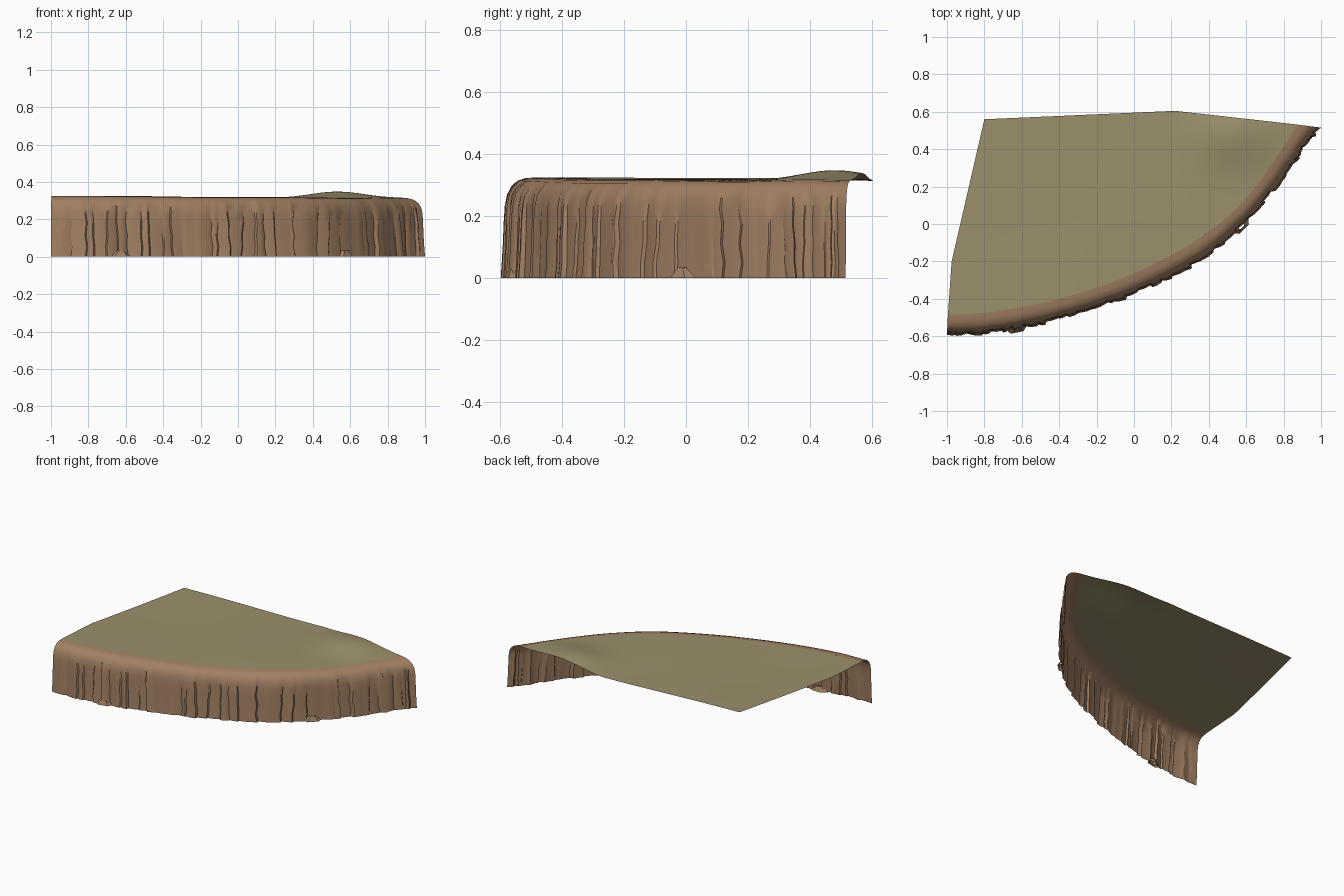
import bpy, bmesh, math, random
from mathutils import Vector

if "Cube" in bpy.data.objects:
    bpy.data.objects.remove(bpy.data.objects["Cube"])

random.seed(7)

def material(name, col):
    m = bpy.data.materials.new(name)
    m.diffuse_color = (*col, 1)
    m.use_nodes = True
    m.node_tree.nodes["Principled BSDF"].inputs["Base Color"].default_value = m.diffuse_color
    return m

ROCK = material("brown rock", (0.36, 0.215, 0.125))
GRASS = material("dry grass", (0.33, 0.28, 0.15))

# Plan curves: foot of the cliff, and the border where rock meets grass
OUTER = [(-1, -.592), (-.8, -.587), (-.6, -.555), (-.4, -.507), (-.2, -.448), (0, -.375),
         (.2, -.28), (.4, -.162), (.6, .01), (.74, .17), (.86, .335), (.93, .435), (1, .515)]
INNER = [(-.995, -.487), (-.8, -.474), (-.6, -.443), (-.4, -.4), (-.2, -.34), (-.03, -.275),
         (.15, -.19), (.33, -.09), (.5, .04), (.63, .175), (.74, .325), (.81, .43), (.87, .532)]
# Back outline of the grass as (fraction, x, y)
BACK = [(0, -.995, -.487), (.125, -.975, -.2), (.4375, -.8, .56), (.8125, .22, .605), (1, .87, .532)]

def curve(pts, u):
    """Catmull-Rom point at fraction u."""
    n = len(pts) - 1
    t = min(max(u, 0), 1) * n
    i = min(int(t), n - 1)
    t -= i
    P = [Vector(p) for p in pts]
    p1, p2 = P[i], P[i + 1]
    p0 = P[i - 1] if i else 2 * p1 - p2
    p3 = P[i + 2] if i + 2 <= n else 2 * p2 - p1
    return 0.5 * (2 * p1 + (p2 - p0) * t + (2 * p0 - 5 * p1 + 4 * p2 - p3) * t * t
                  + (3 * p1 - p0 - 3 * p2 + p3) * t ** 3)

def back_point(u):
    for (a, ax, ay), (b, bx, by) in zip(BACK, BACK[1:]):
        if u <= b:
            return Vector((ax, ay)).lerp(Vector((bx, by)), (u - a) / (b - a))

def height(x, y):
    """Gently rolling ground with a mound at the back right."""
    mound = .034 * math.exp(-((x - .53) / .2) ** 2 - ((y - .48) / .16) ** 2)
    return .318 - .007 * x + mound + .003 * math.sin(4 * x + 1) * math.cos(5 * y)

def grid_object(name, rows, mat, angle):
    bm = bmesh.new()
    vs = [[bm.verts.new(p) for p in r] for r in rows]
    for a, b in zip(vs, vs[1:]):
        for i in range(len(a) - 1):
            bm.faces.new((a[i], a[i + 1], b[i + 1], b[i]))
    bmesh.ops.remove_doubles(bm, verts=bm.verts, dist=1e-5)
    me = bpy.data.meshes.new(name)
    bm.to_mesh(me)
    bm.free()
    me.materials.append(mat)
    ob = bpy.data.objects.new(name, me)
    bpy.context.collection.objects.link(ob)
    bpy.ops.object.select_all(action='DESELECT')
    ob.select_set(True)
    bpy.context.view_layer.objects.active = ob
    bpy.ops.object.shade_smooth_by_angle(angle=math.radians(angle))
    return ob

# Grass sheet: from the rock border back to the straight rear edges
N, M = 96, 24
rows = []
for j in range(M + 1):
    row = []
    for i in range(N + 1):
        p = curve(INNER, i / N).lerp(back_point(i / N), j / M)
        row.append((p.x, p.y, height(p.x, p.y)))
    rows.append(row)
grid_object("grass_top", rows, GRASS, 60)

# Cliff wall: rock columns with stepped, slanting cracks, fading into a round rim
# profile rows: (inset fraction, height fraction, roughness)
PROFILE = [(0, 0, 1), (.03, .16, 1), (.06, .36, 1), (.08, .56, 1), (.1, .72, .8), (.15, .83, .45),
           (.27, .91, .2), (.45, .965, .08), (.7, .992, 0), (1, 1, 0)]
COLS = 40
breaks = [(i + random.uniform(-.3, .3)) / COLS for i in range(1, COLS)]
steps = [(random.uniform(-.13, .1), random.uniform(-.13, .1)) for _ in range(COLS)]
slants = [random.uniform(-.009, .009) for _ in breaks]
kinks = [random.uniform(-.004, .004) for _ in breaks]
rows = []
for k, (inset, zf, rough) in enumerate(PROFILE):
    cracks = [b + rough * (s * (zf - .4) + c * (k % 2))
              for b, s, c in zip(breaks, slants, kinks)]
    edges = [0] + cracks + [1]
    row = []
    for c in range(COLS):
        a, b = edges[c], edges[c + 1]
        left, right = steps[c]
        ea = .0015 if c else 0
        eb = .0015 if c < COLS - 1 else 0
        for u, w in ((a + ea, left), ((a + b) / 2, (left + right) / 2 - .03), (b - eb, right)):
            if u in (0, 1):
                w = 0
            w = inset + w * rough * (1 - .3 * zf)
            p = curve(OUTER, u).lerp(curve(INNER, u), w)
            y = max(p.y, -.6)
            row.append((p.x, y, zf * height(p.x, y)))
    rows.append(row)
grid_object("cliff_wall", rows, ROCK, 30)

# Small stones poking out at the foot of the cliff
for u in (.155, .655):
    p = curve(OUTER, u)
    d = curve(OUTER, u + .01) - p
    bpy.ops.mesh.primitive_cone_add(vertices=5, radius1=.06, radius2=.02, depth=.034,
                                    end_fill_type='NOTHING', location=(p.x, p.y, .017),
                                    rotation=(0, 0, math.atan2(d.y, d.x)))
    stone = bpy.context.object
    stone.name = "foot_stone"
    stone.scale.y = .4
    stone.data.materials.append(ROCK)
